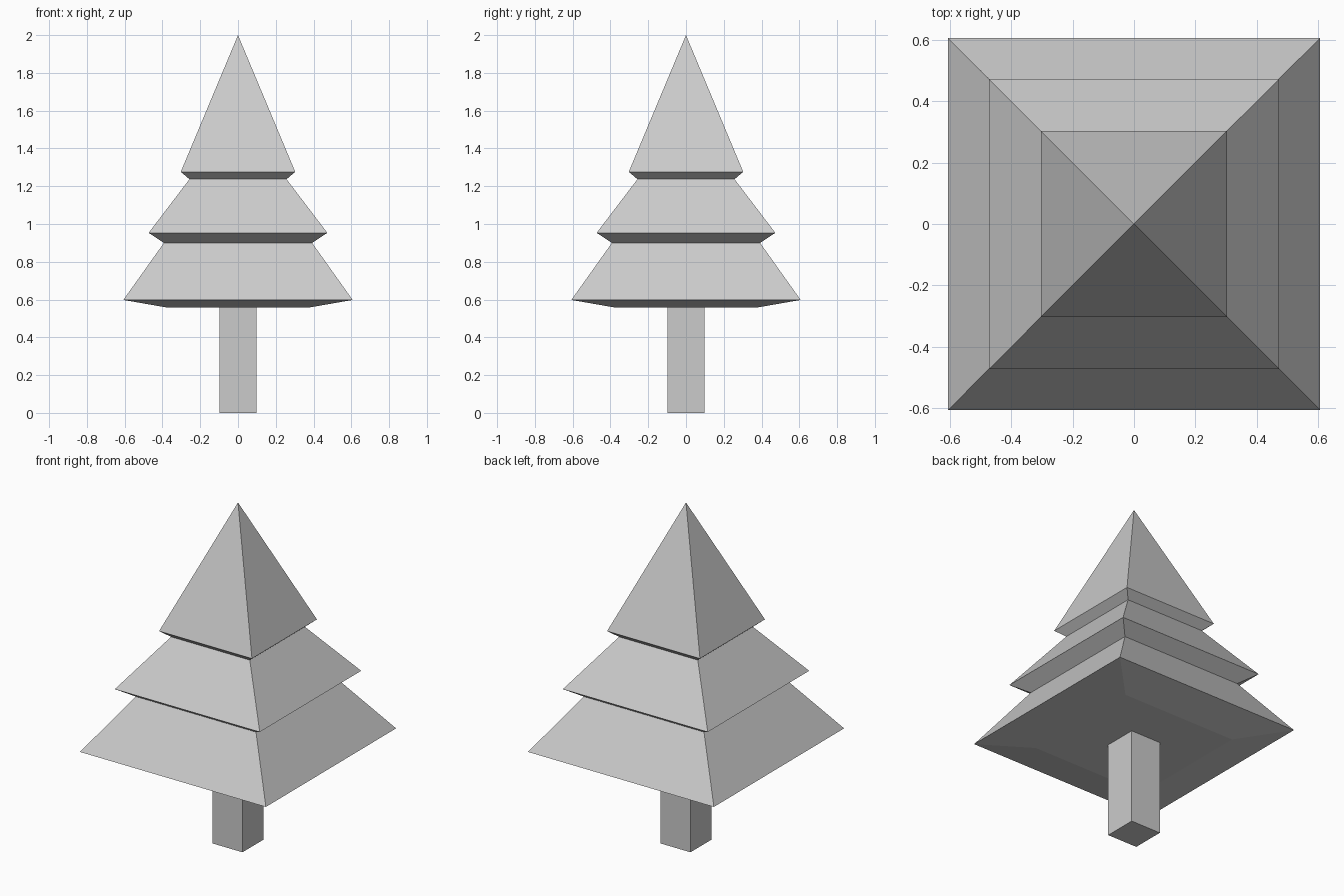
import bpy, bmesh

if "Cube" in bpy.data.objects:
    bpy.data.objects.remove(bpy.data.objects["Cube"])


def square_stack(name, profile):
    """Loft square rings given as (half width, height); zero width makes a tip."""
    bm = bmesh.new()
    rings = []
    for h, z in profile:
        if h == 0:
            rings.append([bm.verts.new((0, 0, z))])
        else:
            rings.append([bm.verts.new((sx * h, sy * h, z))
                          for sx, sy in ((-1, -1), (1, -1), (1, 1), (-1, 1))])
    for a, b in zip(rings, rings[1:]):
        for i in range(4):
            j = (i + 1) % 4
            if len(b) == 1:
                bm.faces.new((a[i], a[j], b[0]))
            else:
                bm.faces.new((a[i], a[j], b[j], b[i]))
    bm.faces.new(rings[0][::-1])
    if len(rings[-1]) == 4:
        bm.faces.new(rings[-1])
    bmesh.ops.recalc_face_normals(bm, faces=bm.faces[:])
    mesh = bpy.data.meshes.new(name)
    bm.to_mesh(mesh)
    bm.free()
    obj = bpy.data.objects.new(name, mesh)
    bpy.context.collection.objects.link(obj)
    return obj


# Square trunk
square_stack("trunk", [(0.098, 0), (0.098, 0.557)])

# Three-tiered foliage with undercut tiers
square_stack("foliage", [
    (0.372, 0.557), (0.607, 0.598),
    (0.392, 0.90), (0.473, 0.953),
    (0.257, 1.237), (0.303, 1.276),
    (0, 2.0),
])
